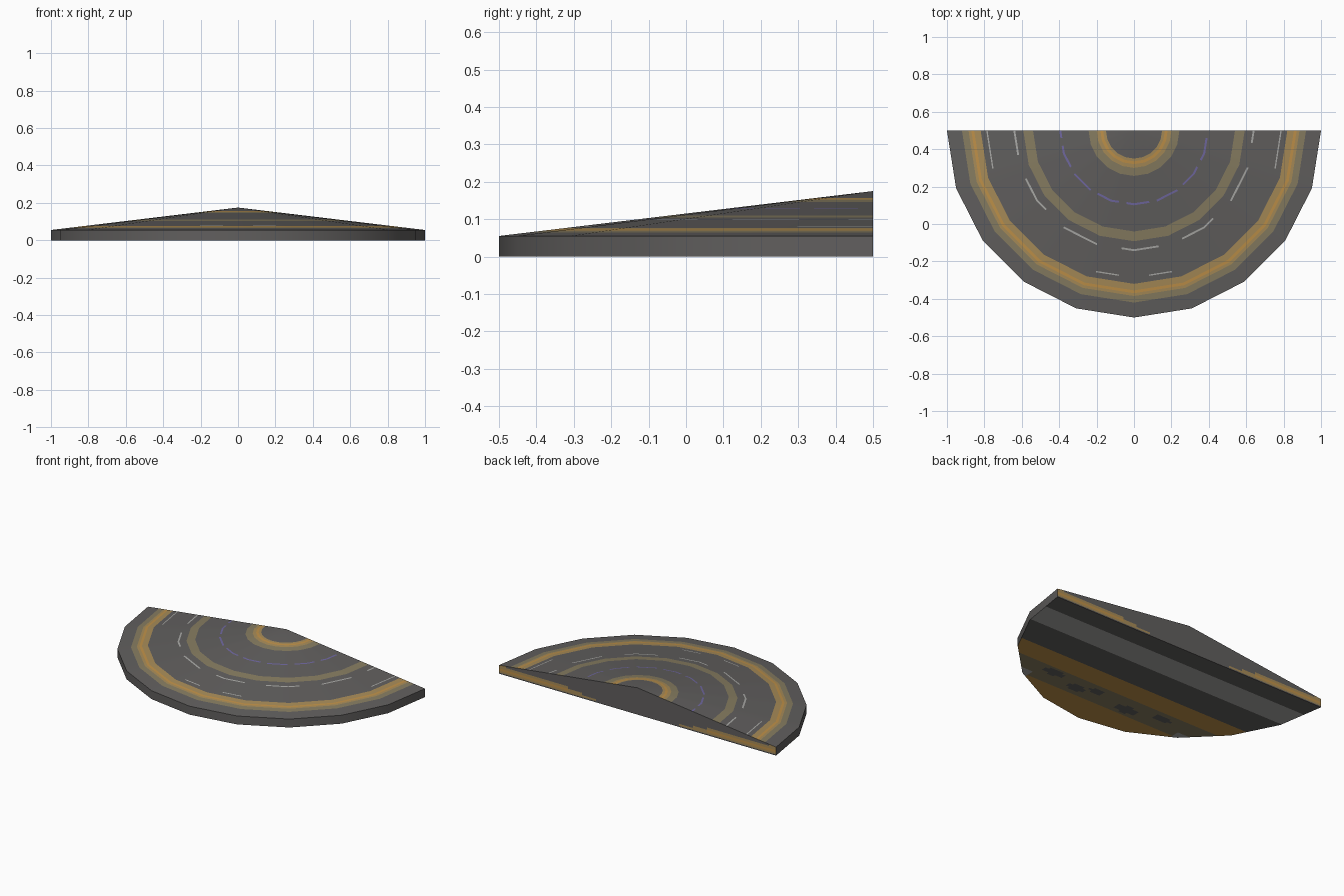
import bpy, bmesh, math
from mathutils import Vector

if "Cube" in bpy.data.objects:
    bpy.data.objects.remove(bpy.data.objects["Cube"])

RIM_Z, TOP_Z, BACK_Y = 0.055, 0.175, 0.5


def srgb(h):
    def lin(c):
        return c / 12.92 if c <= 0.04045 else ((c + 0.055) / 1.055) ** 2.4
    return tuple(lin(int(h[i:i + 2], 16) / 255) for i in (0, 2, 4)) + (1.0,)


PALETTE = {"stone_grey": "615f5e", "dull_tan": "877d61", "gold_brown": "a88c58",
           "amber": "bf9149", "pale_grey": "a9a9a6", "violet": "7068a0"}
NAMES = list(PALETTE)
MATS = []
for n, h in PALETTE.items():
    m = bpy.data.materials.new(n)
    m.diffuse_color = srgb(h)
    m.use_nodes = True
    m.node_tree.nodes["Principled BSDF"].inputs["Base Color"].default_value = m.diffuse_color
    MATS.append(m)


def finish(name, bm, rule, smooth=False):
    bmesh.ops.remove_doubles(bm, verts=bm.verts, dist=1e-5)
    bm.normal_update()
    for f in bm.faces:
        f.smooth = smooth
        f.material_index = NAMES.index(rule(f.calc_center_median()))
    me = bpy.data.meshes.new(name)
    bm.to_mesh(me)
    bm.free()
    for m in MATS:
        me.materials.append(m)
    ob = bpy.data.objects.new(name, me)
    bpy.context.collection.objects.link(ob)
    return ob


def panel(name, pts, cuts, rule):
    """Flat polygon sliced by axis planes, then coloured by face position."""
    bm = bmesh.new()
    bm.faces.new([bm.verts.new(p) for p in pts])
    for axis, values in cuts.items():
        no = Vector([float(i == axis) for i in range(3)])
        for v in values:
            bmesh.ops.bisect_plane(bm, geom=bm.verts[:] + bm.edges[:] + bm.faces[:],
                                   plane_co=no * v, plane_no=no)
    return finish(name, bm, rule)


# Half of a twenty-sided outline, running from -x round the front to +x
arc = [Vector((math.cos(math.pi * (1 + i / 10)), BACK_Y + math.sin(math.pi * (1 + i / 10)), 0))
       for i in range(11)]
SUB = 6
outline = [arc[i].lerp(arc[i + 1], s / SUB) for i in range(10) for s in range(SUB)] + [arc[10]]

# Sloped top: concentric painted rings (outer radius, colour)
RINGS = [(1.0, "stone_grey"), (0.92, "dull_tan"), (0.885, "gold_brown"), (0.87, "amber"),
         (0.855, "gold_brown"), (0.82, "stone_grey"), (0.79, "thin_fleck"),
         (0.783, "stone_grey"), (0.645, "fleck"), (0.635, "stone_grey"),
         (0.592, "dull_tan"), (0.54, "stone_grey"), (0.40, "dash"), (0.389, "stone_grey"),
         (0.243, "dull_tan"), (0.20, "gold_brown"), (0.18, "amber"), (0.165, "gold_brown"),
         (0.15, "stone_grey")]


def on_slope(p, r):
    return (p.x * r, BACK_Y + (p.y - BACK_Y) * r, TOP_Z + (RIM_Z - TOP_Z) * r)


def slope_rule(c):
    r = (TOP_Z - c.z) / (TOP_Z - RIM_Z)
    col = [k for rad, k in RINGS if rad >= r][-1]
    turn = math.degrees(math.atan2(BACK_Y - c.y, c.x))
    if col == "fleck":
        return "pale_grey" if int(turn / 6) % 5 in (0, 3, 4) else "stone_grey"
    if col == "thin_fleck":
        return "pale_grey" if abs(abs(turn - 90) - 11) < 5 or abs(turn - 90) > 75 else "stone_grey"
    if col == "dash":
        return "violet" if int(turn / 6) % 4 else "stone_grey"
    return col


bm = bmesh.new()
radii = [r for r, _ in RINGS] + [0.0]
for a, b in zip(outline, outline[1:]):
    for r0, r1 in zip(radii, radii[1:]):
        co = [on_slope(a, r0), on_slope(b, r0), on_slope(b, r1), on_slope(a, r1)]
        bm.faces.new([bm.verts.new(p) for p in (co if r1 else co[:3])])
finish("sloped_top", bm, slope_rule, smooth=True)

# Upright rim
bm = bmesh.new()
up = Vector((0, 0, RIM_Z))
for a, b in zip(arc, arc[1:]):
    bm.faces.new([bm.verts.new(p) for p in (a, b, b + up, a + up)])
finish("rim_wall", bm, lambda c: "stone_grey", smooth=True)


# Flat back with tapering streaks towards both ends
def back_rule(c):
    x = abs(c.x)
    h = 0.012 + 0.045 * min(1, max(0, (x - 0.25) / 0.4))
    if x > 0.28 and 0.008 < c.z < h:
        return "amber" if x > 0.5 and 0.02 < c.z < 0.035 else "gold_brown"
    return "stone_grey"


panel("back_wall", [(1, BACK_Y, 0), (-1, BACK_Y, 0), (-1, BACK_Y, RIM_Z),
                    (0, BACK_Y, TOP_Z), (1, BACK_Y, RIM_Z)],
      {0: [i / 20 for i in range(-19, 20)], 2: [0.008, 0.02, 0.035, 0.05]}, back_rule)

# Underside: broad stripes side to side, with blotches (x, y, half width, half depth)
BLOTCHES = [(0.24, -0.24, 0.06, 0.035), (0.12, -0.20, 0.05, 0.03), (-0.15, -0.25, 0.08, 0.035),
            (-0.38, -0.20, 0.06, 0.03), (0.45, -0.19, 0.07, 0.03)]
SPOTS = [(0.6, -0.30, 0.06, 0.05), (-0.6, -0.30, 0.06, 0.05)]


def inside(c, ovals):
    return any(((c.x - x) / w) ** 2 + ((c.y - y) / d) ** 2 < 1 for x, y, w, d in ovals)


def under_rule(c):
    if c.y > 0:
        return "pale_grey" if 0.2 < c.y < 0.37 else "stone_grey"
    if inside(c, SPOTS):
        return "pale_grey"
    if inside(c, BLOTCHES):
        return "stone_grey"
    return "dull_tan" if -0.31 < c.y < -0.14 else "amber"


panel("underside", list(reversed(arc)),
      {1: [0.37, 0.2, 0.0] + [-0.14 - i * 0.017 for i in range(15)],
       0: [i / 40 for i in range(-32, 33)]}, under_rule)
